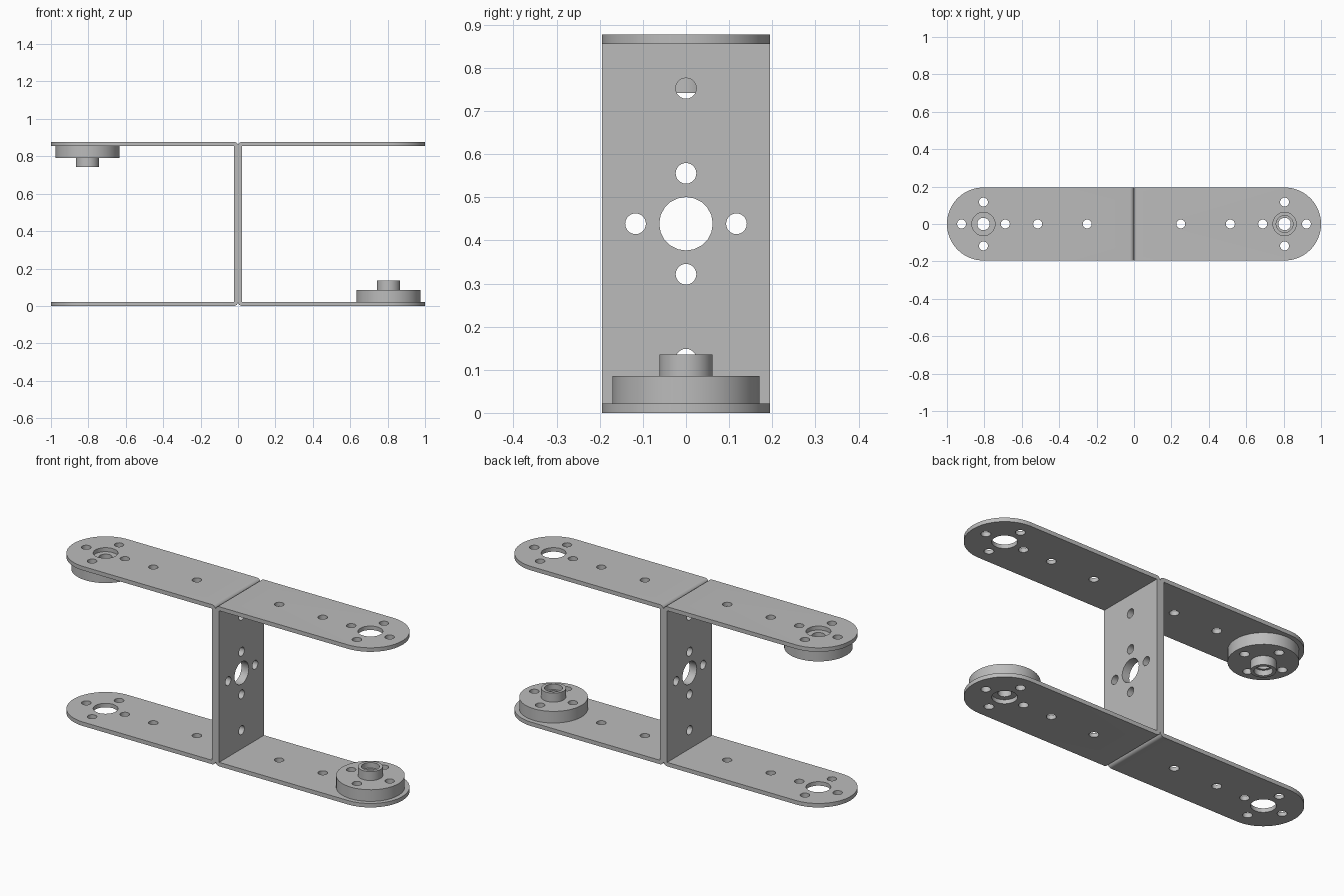
import bpy, bmesh
from math import pi, sin, cos, radians
from mathutils import Matrix, Vector

cube = bpy.data.objects.get("Cube")
if cube:
    bpy.data.objects.remove(cube)

T = 0.022          # sheet thickness
H = 0.877          # overall height
R = 0.195          # half width and end radius
CX = 1 - R         # centre of the rounded end
BIG, SMALL, PITCH = 0.062, 0.024, 0.117

steel = bpy.data.materials.new("grey metal")
steel.use_nodes = True
grey = (0.5, 0.5, 0.5, 1)
steel.diffuse_color = grey
steel.node_tree.nodes["Principled BSDF"].inputs["Base Color"].default_value = grey


def to_object(bm, name):
    bmesh.ops.recalc_face_normals(bm, faces=bm.faces)
    mesh = bpy.data.meshes.new(name)
    bm.to_mesh(mesh)
    bm.free()
    obj = bpy.data.objects.new(name, mesh)
    bpy.context.collection.objects.link(obj)
    return obj


def prism(points, direction, name):
    """Extrude a closed outline along a direction."""
    bm = bmesh.new()
    face = bm.faces.new([bm.verts.new(p) for p in points])
    ext = bmesh.ops.extrude_face_region(bm, geom=[face])
    moved = [v for v in ext["geom"] if isinstance(v, bmesh.types.BMVert)]
    bmesh.ops.translate(bm, verts=moved, vec=Vector(direction))
    return to_object(bm, name)


def drill(bm, centre, radius, depth, axis="Z", segments=24):
    """Add one cylinder to a cutter mesh."""
    m = Matrix.Translation(centre)
    if axis == "X":
        m = m @ Matrix.Rotation(pi / 2, 4, "Y")
    bmesh.ops.create_cone(bm, cap_ends=True, segments=segments, radius1=radius,
                          radius2=radius, depth=depth, matrix=m)


def boolean(obj, cutter, operation):
    mod = obj.modifiers.new(operation.title(), "BOOLEAN")
    mod.operation, mod.solver, mod.object = operation, "EXACT", cutter
    cutter.hide_render = True


def finish(obj, cutters):
    """Bake the cuts, remove the cutters, colour and shade."""
    bpy.context.view_layer.update()
    graph = bpy.context.evaluated_depsgraph_get()
    mesh = bpy.data.meshes.new_from_object(obj.evaluated_get(graph))
    obj.modifiers.clear()
    obj.data = mesh
    for c in cutters:
        bpy.data.objects.remove(c)
    mesh.materials.clear()
    mesh.materials.append(steel)
    bpy.ops.object.select_all(action="DESELECT")
    obj.select_set(True)
    bpy.context.view_layer.objects.active = obj
    bpy.ops.object.shade_smooth_by_angle(angle=radians(30))


CROSS = [(PITCH, 0), (-PITCH, 0), (0, PITCH), (0, -PITCH)]

# U-shaped folded sheet with rounded outer bends
lower_bend = [(T - T * sin(a), T - T * cos(a)) for a in [i * pi / 12 for i in range(7)]]
upper_bend = [(x, H - z) for x, z in reversed(lower_bend)]
profile = [(1, T), (1, 0)] + lower_bend + upper_bend + [(1, H), (1, H - T), (T, H - T), (T, T)]
bracket = prism([(x, -R, z) for x, z in profile], (0, 2 * R, 0), "left_bracket")

# Rounded arm ends
arc = [(CX + R * cos(a), R * sin(a)) for a in [pi * i / 32 - pi / 2 for i in range(33)]]
arc = [(CX, -R - 0.01)] + arc + [(CX, R + 0.01)]
outline = [(-0.2, -R - 0.01)] + arc + [(-0.2, R + 0.01)]
envelope = prism([(x, y, -0.1) for x, y in outline], (0, 0, H + 0.2), "end_cutter")
boolean(bracket, envelope, "INTERSECT")

# Holes through both arms and the web
bm = bmesh.new()
mid = H / 2
drill(bm, (CX, 0, mid), BIG, 2, segments=32)
drill(bm, (0, 0, mid), BIG, 0.1, "X", 20)
for a, b in CROSS:
    drill(bm, (CX + a, b, mid), SMALL, 2)
    drill(bm, (0, a, mid + b), SMALL, 0.1, "X")
for x in (0.25, 0.515):
    drill(bm, (x, 0, mid), SMALL, 2)
for side in (-1, 1):
    drill(bm, (0, 0, mid + side * 0.314), SMALL, 0.1, "X")
holes = to_object(bm, "bracket_drill")
boolean(bracket, holes, "DIFFERENCE")
finish(bracket, [envelope, holes])

# Stepped hub turned around the arm-end centre
HUB, BORE, STEP = 0.171, 0.033, 0.045
turned = [(BORE, T), (HUB, T), (HUB, 0.086), (BIG, 0.086), (BIG, 0.135),
          (STEP, 0.135), (STEP, 0.105), (BORE, 0.105)]
bm = bmesh.new()
verts = [bm.verts.new((CX + r, 0, z)) for r, z in turned]
edges = [bm.edges.new((v, verts[i - 1])) for i, v in enumerate(verts)]
bmesh.ops.spin(bm, geom=verts + edges, cent=(CX, 0, 0), axis=(0, 0, 1),
               angle=2 * pi, steps=48, use_merge=True)
bmesh.ops.remove_doubles(bm, verts=bm.verts, dist=0.0001)
hub = to_object(bm, "left_hub")
bm = bmesh.new()
for a, b in CROSS:
    drill(bm, (CX + a, b, 0), SMALL, 0.5)
hub_holes = to_object(bm, "hub_drill")
boolean(hub, hub_holes, "DIFFERENCE")
finish(hub, [hub_holes])

# Second bracket and hub, turned half way round the y axis
turn = Matrix.Translation((0, 0, H)) @ Matrix.Rotation(pi, 4, "Y")
for obj in (bracket, hub):
    twin = obj.copy()
    twin.data = obj.data.copy()
    twin.data.transform(turn)
    twin.name = obj.name.replace("left", "right")
    bpy.context.collection.objects.link(twin)
